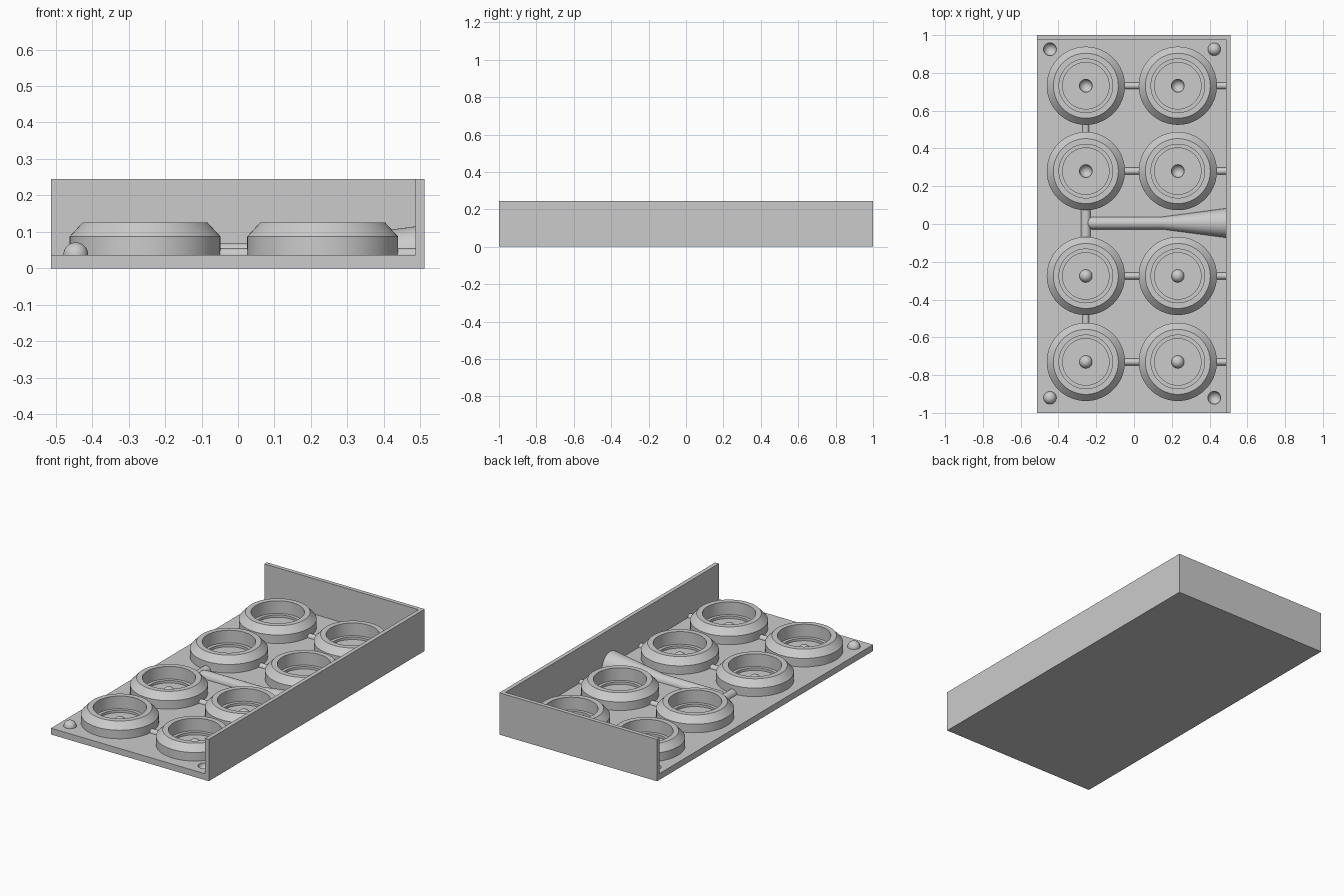
import bpy, bmesh
from math import pi, sin, cos, radians
from mathutils import Matrix, Vector

default = bpy.data.objects.get("Cube")
if default:
    bpy.data.objects.remove(default, do_unlink=True)

grey = bpy.data.materials.new("plain grey")
grey.use_nodes = True
grey.diffuse_color = (0.6, 0.6, 0.6, 1)
grey.node_tree.nodes["Principled BSDF"].inputs["Base Color"].default_value = (0.6, 0.6, 0.6, 1)

FLOOR = 0.037
KEY_R = 0.034
COLS = (-0.255, 0.232)
ROWS = (0.732, 0.28, -0.275, -0.73)
WALL_X = 0.487


def finish(name, bm):
    bmesh.ops.recalc_face_normals(bm, faces=bm.faces)
    mesh = bpy.data.meshes.new(name)
    bm.to_mesh(mesh)
    bm.free()
    mesh.materials.append(grey)
    obj = bpy.data.objects.new(name, mesh)
    bpy.context.collection.objects.link(obj)
    return obj


def box(name, low, high):
    bm = bmesh.new()
    low, high = Vector(low), Vector(high)
    bmesh.ops.create_cube(bm, size=1, matrix=Matrix.Translation((low + high) / 2)
                          @ Matrix.Diagonal((high - low).to_4d()))
    return finish(name, bm)


def smooth(obj):
    bpy.ops.object.select_all(action="DESELECT")
    obj.select_set(True)
    bpy.context.view_layer.objects.active = obj
    bpy.ops.object.shade_smooth_by_angle(angle=radians(30))


def lathe(name, profile, place, closed=False):
    """Full turn of (radius, height) points about z."""
    bm = bmesh.new()
    verts = [bm.verts.new((r, 0, h)) for r, h in profile]
    pairs = list(zip(verts, verts[1:]))
    if closed:
        pairs.append((verts[-1], verts[0]))
    edges = [bm.edges.new(p) for p in pairs]
    bmesh.ops.spin(bm, geom=verts + edges, cent=(0, 0, 0), axis=(0, 0, 1),
                   angle=2 * pi, steps=64)
    bmesh.ops.remove_doubles(bm, verts=bm.verts, dist=1e-5)
    bmesh.ops.translate(bm, verts=bm.verts, vec=place)
    return finish(name, bm)


def half_rod(name, profile, place, along_y=False):
    """Half turn of (distance, radius) points, lying flat on the tray floor."""
    bm = bmesh.new()
    verts = [bm.verts.new((d, r, 0)) for d, r in profile]
    edges = [bm.edges.new(p) for p in zip(verts, verts[1:])]
    bmesh.ops.spin(bm, geom=verts + edges, cent=(0, 0, 0), axis=(1, 0, 0),
                   angle=pi, steps=24)
    bmesh.ops.remove_doubles(bm, verts=bm.verts, dist=1e-5)
    bmesh.ops.holes_fill(bm, edges=[e for e in bm.edges if e.is_boundary], sides=0)
    if along_y:
        bmesh.ops.rotate(bm, verts=bm.verts, cent=(0, 0, 0),
                         matrix=Matrix.Rotation(pi / 2, 3, "Z"))
    bmesh.ops.translate(bm, verts=bm.verts, vec=place)
    smooth(finish(name, bm))


def runner(name, start, end, radius, place, along_y=False):
    half_rod(name, [(start, radius), (end, radius)], place, along_y)


def cut(target, cutter):
    mod = target.modifiers.new("cut", "BOOLEAN")
    mod.operation = "DIFFERENCE"
    mod.solver = "EXACT"
    mod.object = cutter
    bpy.context.view_layer.objects.active = target
    bpy.ops.object.modifier_apply(modifier=mod.name)
    bpy.data.objects.remove(cutter, do_unlink=True)


# Tray: a block hollowed so only the floor, one side wall and the back wall remain
tray = box("tray", (-0.513, -1, 0), (0.511, 1, 0.245))
cut(tray, box("cavity_cutter", (-0.7, -1.2, FLOOR), (WALL_X, 0.976, 0.4)))

# Alignment keys: round pegs and matching round sockets
arc = [(KEY_R * sin(i * pi / 24), KEY_R * cos(i * pi / 24)) for i in range(13)]
arc[0] = (0, KEY_R)
pegs = [(-0.445, -0.92), (0.425, 0.925)] + [(x, y) for x in COLS for y in ROWS if y < 0]
sockets = [(-0.445, 0.925), (0.425, -0.92)] + [(x, y) for x in COLS for y in ROWS if y > 0]
for x, y in pegs:
    smooth(lathe("round_peg", arc + [(0, 0)], (x, y, FLOOR)))
for x, y in sockets:
    bowl = [(r, -h) for r, h in arc] + [(KEY_R, 0.02), (0, 0.02)]
    cut(tray, lathe("socket_cutter", bowl, (x, y, FLOOR)))
smooth(tray)

# Chamfered rings with a low ledge inside
ring = [(0.207, 0), (0.207, 0.05), (0.172, 0.088), (0.142, 0.088),
        (0.142, 0.014), (0.123, 0.014), (0.123, 0)]
for x in COLS:
    for y in ROWS:
        smooth(lathe("ring", ring, (x, y, FLOOR), closed=True))

# Thin runners linking the rings to each other and to the side wall
for y in ROWS:
    runner("cross_runner", COLS[0] + 0.2, COLS[1] - 0.2, 0.018, (0, y, FLOOR))
    runner("wall_runner", COLS[1] + 0.2, WALL_X, 0.018, (0, y, FLOOR))
for a, b in ((ROWS[1], ROWS[0]), (ROWS[3], ROWS[2])):
    runner("long_runner", a + 0.2, b - 0.2, 0.018, (COLS[0], 0, FLOOR), True)
runner("middle_runner", ROWS[2] + 0.2, ROWS[1] - 0.2, 0.026, (COLS[0], 0, FLOOR), True)

# Flared pouring channel
half_rod("pouring_channel",
         [(-0.255, 0), (-0.25, 0.016), (-0.241, 0.026), (-0.225, 0.033),
          (0.15, 0.033), (WALL_X, 0.078)], (0, 0.005, FLOOR))
